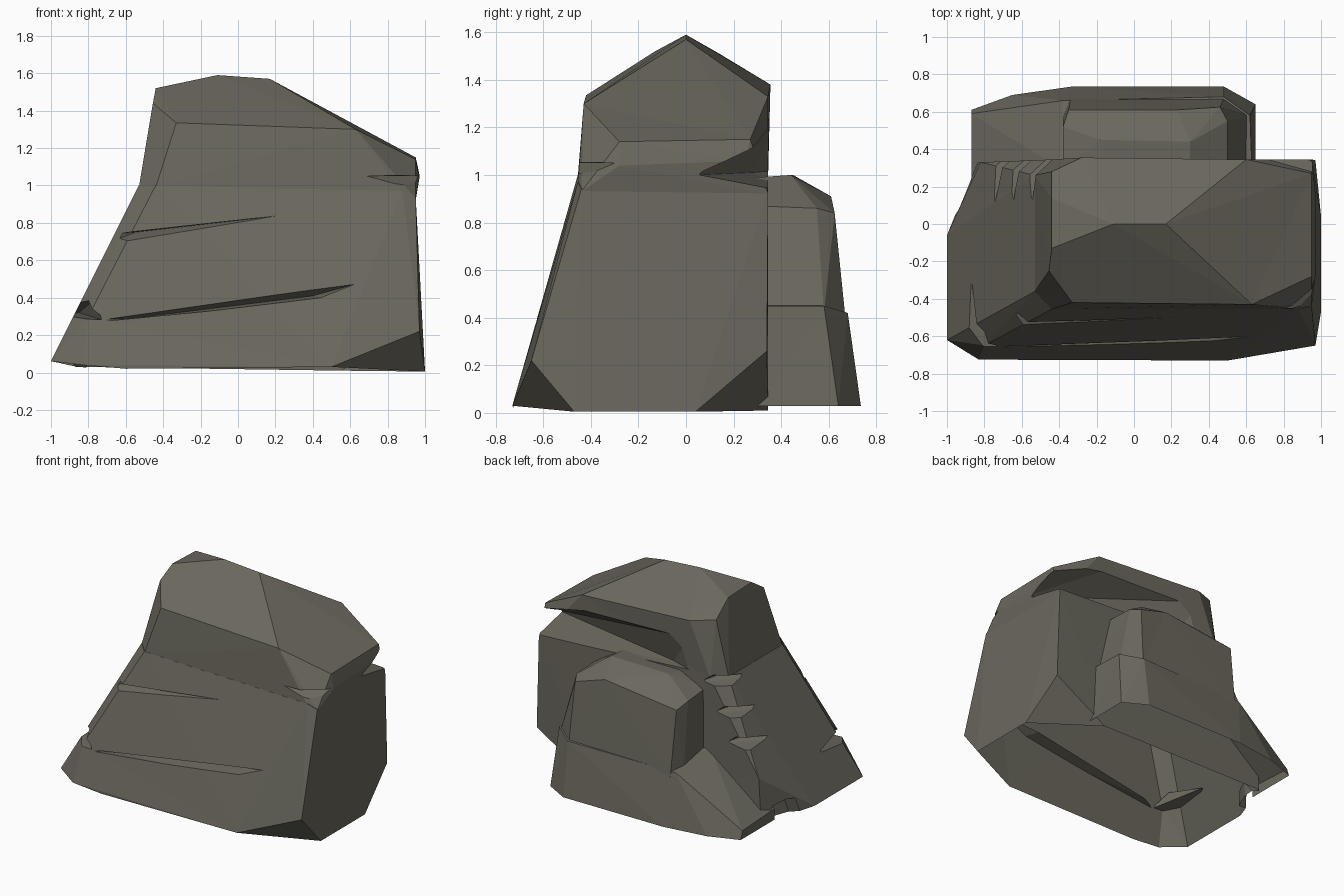
import bpy, bmesh

rock = bpy.data.materials.new("grey brown stone")
rock.diffuse_color = (0.145, 0.138, 0.11, 1)


def hull(name, pts):
    """Faceted convex chunk around a few corner points."""
    bm = bmesh.new()
    for p in pts:
        bm.verts.new(p)
    res = bmesh.ops.convex_hull(bm, input=bm.verts)
    junk = [g for g in set(res["geom_interior"] + res["geom_unused"])
            if isinstance(g, bmesh.types.BMVert)]
    bmesh.ops.delete(bm, geom=junk, context='VERTS')
    bmesh.ops.dissolve_limit(bm, angle_limit=0.06, verts=bm.verts, edges=bm.edges)
    bmesh.ops.triangulate(bm, faces=bm.faces)
    bmesh.ops.recalc_face_normals(bm, faces=bm.faces)
    me = bpy.data.meshes.new(name)
    bm.to_mesh(me)
    bm.free()
    me.materials.append(rock)
    ob = bpy.data.objects.new(name, me)
    bpy.context.collection.objects.link(ob)
    return ob


def combine(target, other, op):
    """Boolean applied straight away; the helper is removed."""
    m = target.modifiers.new("bool", 'BOOLEAN')
    m.operation, m.solver, m.object = op, 'EXACT', other
    bpy.context.view_layer.objects.active = target
    bpy.ops.object.modifier_apply(modifier=m.name)
    bpy.data.objects.remove(other)


def open_faces(ob, rule):
    """Delete the faces that match the rule, leaving an open shell."""
    bm = bmesh.new()
    bm.from_mesh(ob.data)
    bmesh.ops.delete(bm, geom=[f for f in bm.faces if rule(f)], context='FACES')
    bm.to_mesh(ob.data)
    bm.free()


# waist shared by lower and upper boulder
waist = [(-.53, -.36, 1), (-.44, -.455, 1), (.88, -.455, .97), (.95, -.44, .94),
         (.95, .345, .93), (-.44, .345, 1), (-.53, .26, 1)]

# lower boulder: leaning front, long sloped left flank
boulder = hull("main_boulder", waist + [
    (-1, -.62, .06), (-.83, -.725, .04), (-.6, -.725, .02), (.5, -.73, .03),
    (.97, -.65, .22), (1, -.47, .005), (1, .04, .005), (.97, .34, .26),
    (.55, .345, .01), (-.84, .33, .03), (-.86, .17, .03), (-1, -.06, .06),
    (-.46, -.46, 0), (-.82, .33, .36), (-.8, -.65, .3)])

# upper boulder: hipped top
upper = hull("upper_boulder", [(x, y, z - .01) for x, y, z in waist] + [
    (-.11, 0, 1.59), (.17, 0, 1.57), (-.44, -.13, 1.52), (-.44, .14, 1.51),
    (-.455, -.25, 1.44), (-.33, -.42, 1.335), (.63, -.43, 1.30),
    (.95, -.28, 1.14), (.95, .27, 1.15), (.97, -.28, 1.04), (.97, .25, 1.06),
    (.6, .345, 1.33), (-.28, .355, 1.38), (-.44, .28, 1.40)])
combine(boulder, upper, 'UNION')

# cracks and chipped corners
cuts = [
    # long low front crack with a slanted ceiling
    [(-.82, -.72, .265), (-.82, -.72, .285), (.48, -.7, .39), (.69, -.62, .49),
     (.45, -.7, .465), (.4, -.54, .41), (-.6, -.6, .285)],
    # middle front crack
    [(-.8, -.6, .65), (-.8, -.6, .73), (.23, -.5, .84), (-.3, -.6, .74),
     (-.3, -.6, .78), (-.55, -.43, .75)],
    # low left corner chip
    [(-1.1, -.75, .29), (-1.05, -.8, .44), (-.72, -.68, .28), (-.85, -.28, .32),
     (-.78, -.56, .38)],
    # back groove under the cap, opening to the right
    [(1.05, .4, 1.15), (1.05, .4, .93), (1, .05, 1.0), (-.4, .4, 1.02),
     (-.3, .4, 1.28), (.5, .4, 1.26), (.5, .23, 1.0), (-.1, .28, 1.01)],
    # front right chip
    [(.65, -.47, 1.05), (1.02, -.52, 1.06), (1.02, -.52, .93), (1.0, -.28, 1.05),
     (.9, -.38, 1.04)],
    # hollow at the foot of the left flank
    [(-1.1, .0, -.1), (-.9, .03, -.1), (-.83, .2, -.1), (-.82, .4, -.1),
     (-1.1, .4, -.1), (-1.1, .03, .16), (-.86, .1, .15), (-.8, .22, .12),
     (-1.1, .3, .2)],
]
# stepped chips down the back left corner
for z, x in ((.96, -.55), (.76, -.65), (.56, -.74)):
    cuts.append([(x - .14, .42, z + .08), (x - .14, .42, z - .06), (x + .2, .42, z),
                 (x + .1, .42, z + .08), (x - .1, .02, z), (x + .1, .22, z + .03)])
for c in cuts:
    combine(boulder, hull("cut", c), 'DIFFERENCE')
# hollow underside
open_faces(boulder, lambda f: f.normal.z < -.9 and f.calc_center_median().z < .08)

# back slab: wide foot with a ramp to the left
slab = hull("back_slab", [
    (-.87, .22, .03), (-.87, .22, .11), (-.87, .61, .03), (-.87, .59, .09),
    (-.65, .69, .03), (-.33, .735, .03), (.48, .735, .03), (.65, .64, .03),
    (.65, .3, .03), (-.4, .3, .48), (-.38, .66, .41), (.48, .68, .42),
    (.62, .58, .45), (.63, .3, .45)])

# upper block of the slab
block = hull("slab_block", [
    (-.38, .3, .38), (-.38, .57, .38), (-.34, .67, .36), (-.38, .3, .9),
    (-.38, .52, .88), (-.35, .61, .84), (-.18, .45, 1), (-.2, .3, .99),
    (.23, .61, .91), (.3, .44, 1), (.3, .3, .99), (.5, .55, .86),
    (.46, .625, .84), (.5, .3, .87), (.61, .3, .4), (.61, .58, .42),
    (.48, .67, .40)])
combine(slab, block, 'UNION')
# small chip on the right corner of the slab
combine(slab, hull("cut", [(.7, .56, .47), (.7, .75, .47), (.54, .75, .47),
                           (.6, .62, .36), (.7, .7, .3), (.5, .68, .44)]), 'DIFFERENCE')
# open underside and the side buried in the boulder
open_faces(slab, lambda f: f.normal.z < -.9 or f.normal.y < -.9)
